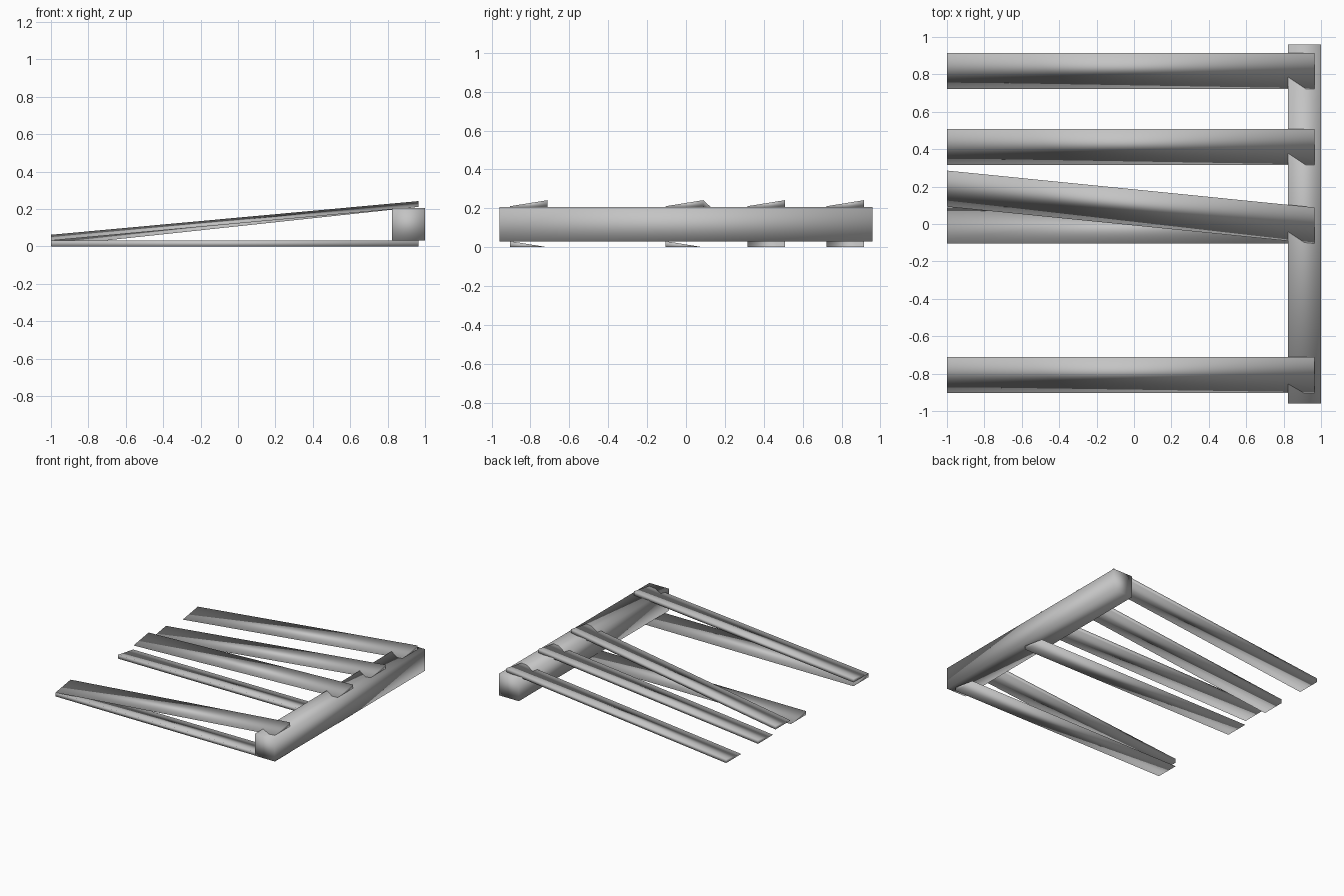
import bpy
import bmesh

cube = bpy.data.objects.get("Cube")
if cube:
    bpy.data.objects.remove(cube, do_unlink=True)

grey = bpy.data.materials.new("weathered_grey")
grey.use_nodes = True
colour = (0.55, 0.55, 0.55, 1)
grey.diffuse_color = colour
grey.node_tree.nodes["Principled BSDF"].inputs["Base Color"].default_value = colour

X_FREE, X_BEAM = -1.0, 0.965   # free end and beam end of every plank
WIDTH, THICK = 0.193, 0.031


def loft(name, start, end):
    """Join two matching (x, y, z) outlines into a capped, smooth solid."""
    bm = bmesh.new()
    a = [bm.verts.new(p) for p in start]
    b = [bm.verts.new(p) for p in end]
    n = len(a)
    bm.faces.new(a)
    bm.faces.new(b[::-1])
    for i in range(n):
        j = (i + 1) % n
        bm.faces.new((a[j], a[i], b[i], b[j]))
    bmesh.ops.recalc_face_normals(bm, faces=bm.faces)
    mesh = bpy.data.meshes.new(name)
    bm.to_mesh(mesh)
    bm.free()
    mesh.shade_smooth()
    mesh.materials.append(grey)
    obj = bpy.data.objects.new(name, mesh)
    bpy.context.collection.objects.link(obj)
    return obj


def wedge(x, y, z, thick_side):
    """Triangular plank section, thick on the +y (1) or -y (-1) edge."""
    h = WIDTH / 2 * thick_side
    return [(x, y - h, z), (x, y + h, z), (x, y + h, z + THICK)]


def plank(name, y_free, y_beam, z_free, z_beam, thick_side):
    return loft(name, wedge(X_FREE, y_free, z_free, thick_side),
                wedge(X_BEAM, y_beam, z_beam, thick_side))


# Square beam carrying the planks
def square(y):
    return [(0.823, y, 0.03), (1.0, y, 0.03), (1.0, y, 0.206), (0.823, y, 0.206)]


loft("beam", square(-0.96), square(0.96))

# Flat planks passing under the beam
for name, y in (("lower_plank_front", -0.808), ("lower_plank_middle", -0.008)):
    plank(name, y, y, 0, 0, -1)

# Sloping planks resting on the beam; two also rest on the lower planks
for name, y_free, y_beam, z_free in (
        ("upper_plank_front", -0.808, -0.808, THICK),
        ("upper_plank_skewed", 0.189, -0.008, THICK),
        ("upper_plank_middle", 0.412, 0.412, 0),
        ("upper_plank_back", 0.819, 0.819, 0)):
    plank(name, y_free, y_beam, z_free, 0.211, 1)
